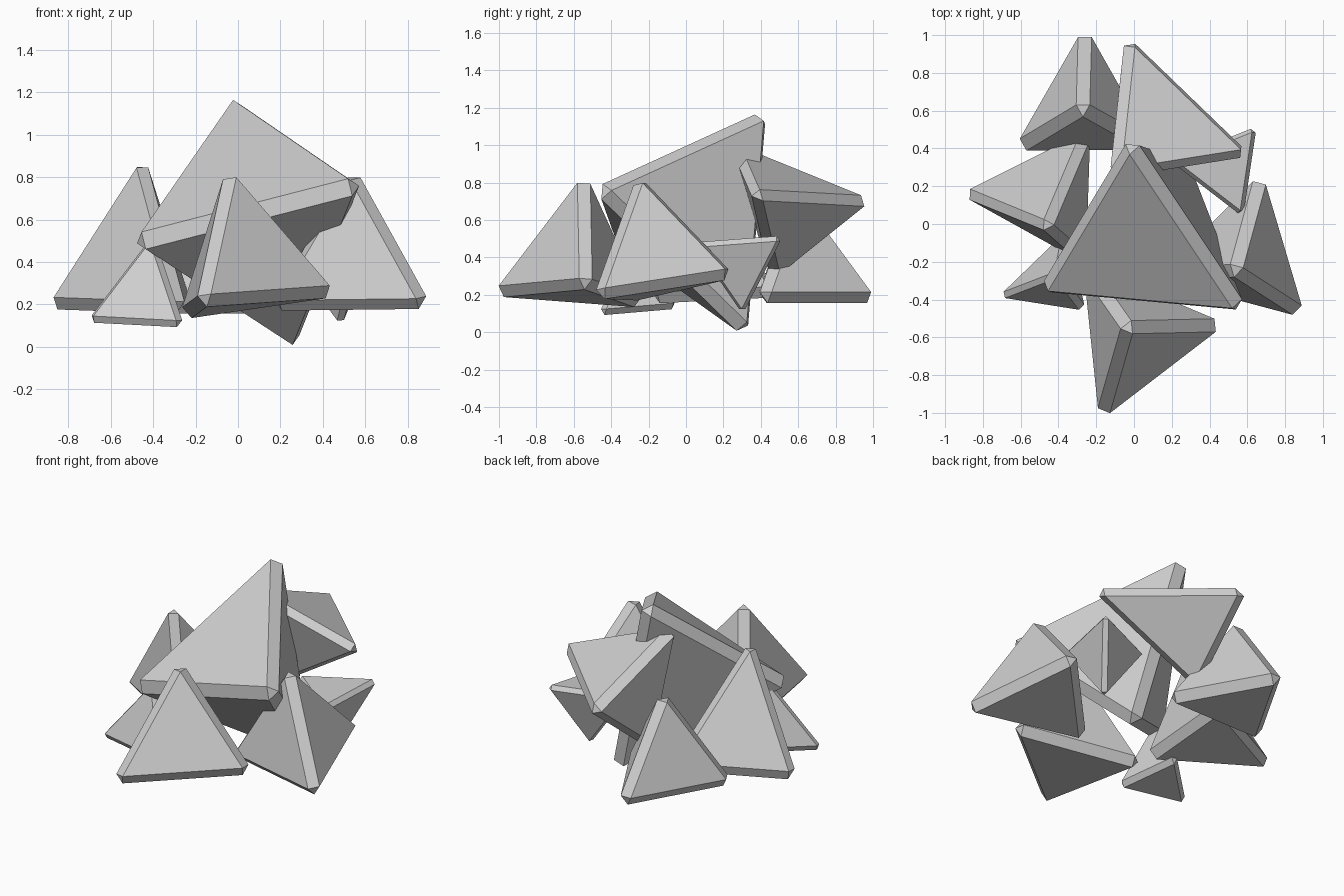
import bpy, bmesh
from mathutils import Vector

if "Cube" in bpy.data.objects:
    bpy.data.objects.remove(bpy.data.objects["Cube"])

# One flat mineral grey
grey = bpy.data.materials.new("mineral_grey")
grey.diffuse_color = (0.62, 0.62, 0.62, 1.0)
grey.use_nodes = True
grey.node_tree.nodes["Principled BSDF"].inputs["Base Color"].default_value = grey.diffuse_color

CORE = Vector((0, 0, 0.4))
BEVEL = 0.16


def crystal(name, a, b, c, d=None, bevel=BEVEL, grow=1.035):
    """Tetrahedral crystal with blunted edges and corners.
    Three corners are given; the fourth grows inwards unless stated."""
    pts = [Vector(p) for p in (a, b, c)]
    edge = sum((pts[i] - pts[i - 1]).length for i in range(3)) / 3
    if d is None:
        mid = (pts[0] + pts[1] + pts[2]) / 3
        n = (pts[1] - pts[0]).cross(pts[2] - pts[0]).normalized()
        if n.dot(CORE - mid) < 0:
            n = -n
        pts.append(mid + n * edge * 0.816)
    else:
        pts.append(Vector(d))

    # push sharp corners out so that the blunted ones land on the points
    t = min(bevel / edge, 0.3)
    centre = sum(pts, Vector()) / 4
    sharp = [centre + (p - centre) * grow / (1 - t * 8 / 9) for p in pts]

    bm = bmesh.new()
    for skip in range(4):
        face = [sharp[i] for i in range(4) if i != skip]
        mid = sum(face, Vector()) / 3
        for p in face:
            bm.verts.new(p.lerp(mid, t))
    bmesh.ops.convex_hull(bm, input=bm.verts[:])
    bmesh.ops.dissolve_limit(bm, angle_limit=0.02, verts=bm.verts[:], edges=bm.edges[:])
    bmesh.ops.recalc_face_normals(bm, faces=bm.faces[:])
    mesh = bpy.data.meshes.new(name)
    bm.to_mesh(mesh)
    bm.free()
    mesh.materials.append(grey)
    ob = bpy.data.objects.new(name, mesh)
    bpy.context.collection.objects.link(ob)
    return ob


# Large central crystal
crystal("central_crystal", (-0.01, 0.39, 1.12), (-0.44, -0.33, 0.50),
        (0.53, -0.42, 0.75), (0.25, 0.30, 0.05), 0.19, 1.03)

# Crystals grown around it
crystal("front_crystal", (-0.03, -0.55, 0.78), (-0.15, -0.97, 0.23), (0.41, -0.54, 0.27))
crystal("right_crystal", (0.54, -0.24, 0.78), (0.85, -0.44, 0.22), (0.66, 0.20, 0.32))
crystal("left_crystal", (-0.46, 0.00, 0.83), (-0.85, 0.16, 0.22), (-0.27, 0.45, 0.23),
        (-0.29, -0.15, 0.20))
crystal("back_left_crystal", (-0.27, 0.61, 0.69), (-0.26, 0.97, 0.20), (-0.57, 0.43, 0.20))
crystal("back_crystal", (-0.01, 0.93, 0.70), (0.55, 0.39, 0.73), (-0.08, 0.29, 0.96),
        (-0.06, 0.48, 0.34))

# Small crystals
crystal("small_left_crystal", (-0.67, -0.37, 0.14), (-0.29, -0.43, 0.12),
        (-0.41, -0.27, 0.48), (-0.37, -0.08, 0.15), 0.09, 1.06)
crystal("small_right_crystal", (0.62, 0.48, 0.49), (0.56, 0.08, 0.46),
        (0.48, 0.30, 0.14), None, 0.08, 1.06)
